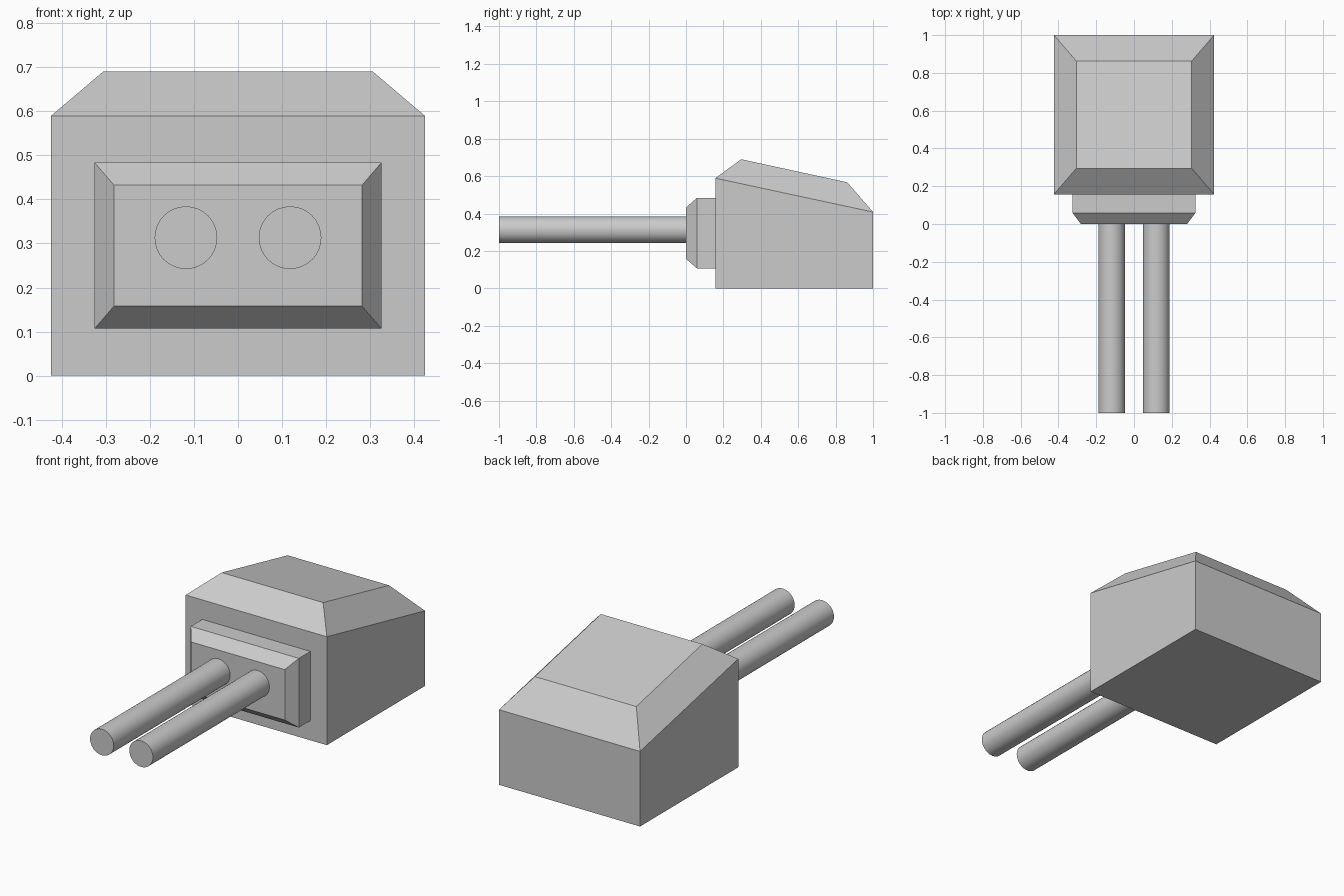
import bpy
import bmesh
import math
from mathutils import Matrix

cube = bpy.data.objects.get("Cube")
if cube:
    bpy.data.objects.remove(cube, do_unlink=True)

# Single grey used on every part
grey = bpy.data.materials.new("light grey")
grey.use_nodes = True
colour = (0.6, 0.6, 0.6, 1.0)
grey.diffuse_color = colour
grey.node_tree.nodes["Principled BSDF"].inputs["Base Color"].default_value = colour


def add_object(name, bm):
    bmesh.ops.recalc_face_normals(bm, faces=bm.faces)
    mesh = bpy.data.meshes.new(name)
    bm.to_mesh(mesh)
    bm.free()
    mesh.materials.append(grey)
    obj = bpy.data.objects.new(name, mesh)
    bpy.context.collection.objects.link(obj)
    return obj


def loft(name, rings):
    """Skin a stack of four-cornered rings and cap both ends."""
    bm = bmesh.new()
    loops = [[bm.verts.new(p) for p in ring] for ring in rings]
    for a, b in zip(loops, loops[1:]):
        for i in range(4):
            j = (i + 1) % 4
            bm.faces.new((a[i], a[j], b[j], b[i]))
    bm.faces.new(loops[0])
    bm.faces.new(loops[-1])
    return add_object(name, bm)


def level_ring(x, y_front, z_front, y_back, z_back):
    return [(-x, y_front, z_front), (x, y_front, z_front),
            (x, y_back, z_back), (-x, y_back, z_back)]


def upright_ring(x, y, z_low, z_high):
    return [(-x, y, z_low), (x, y, z_low), (x, y, z_high), (-x, y, z_high)]


# Housing: upright walls, sloping shoulder and bevelled sloping roof
loft("housing", [
    level_ring(0.424, 0.157, 0.0, 1.0, 0.0),
    level_ring(0.424, 0.157, 0.589, 1.0, 0.408),
    level_ring(0.305, 0.295, 0.69, 0.862, 0.567),
])

# Front block with a chamfered face
loft("front_block", [
    upright_ring(0.325, 0.157, 0.107, 0.483),
    upright_ring(0.325, 0.058, 0.107, 0.483),
    upright_ring(0.281, 0.0, 0.158, 0.432),
])

# Pair of round rods
for side, x in (("right", -0.118), ("left", 0.118)):
    bm = bmesh.new()
    bmesh.ops.create_cone(
        bm, cap_ends=True, segments=32, radius1=0.071, radius2=0.071, depth=1.02,
        matrix=Matrix.Translation((x, -0.49, 0.313)) @ Matrix.Rotation(math.pi / 2, 4, "X"))
    rod = add_object(side + "_rod", bm)
    bpy.ops.object.select_all(action="DESELECT")
    rod.select_set(True)
    bpy.context.view_layer.objects.active = rod
    bpy.ops.object.shade_smooth_by_angle(angle=math.radians(30))
